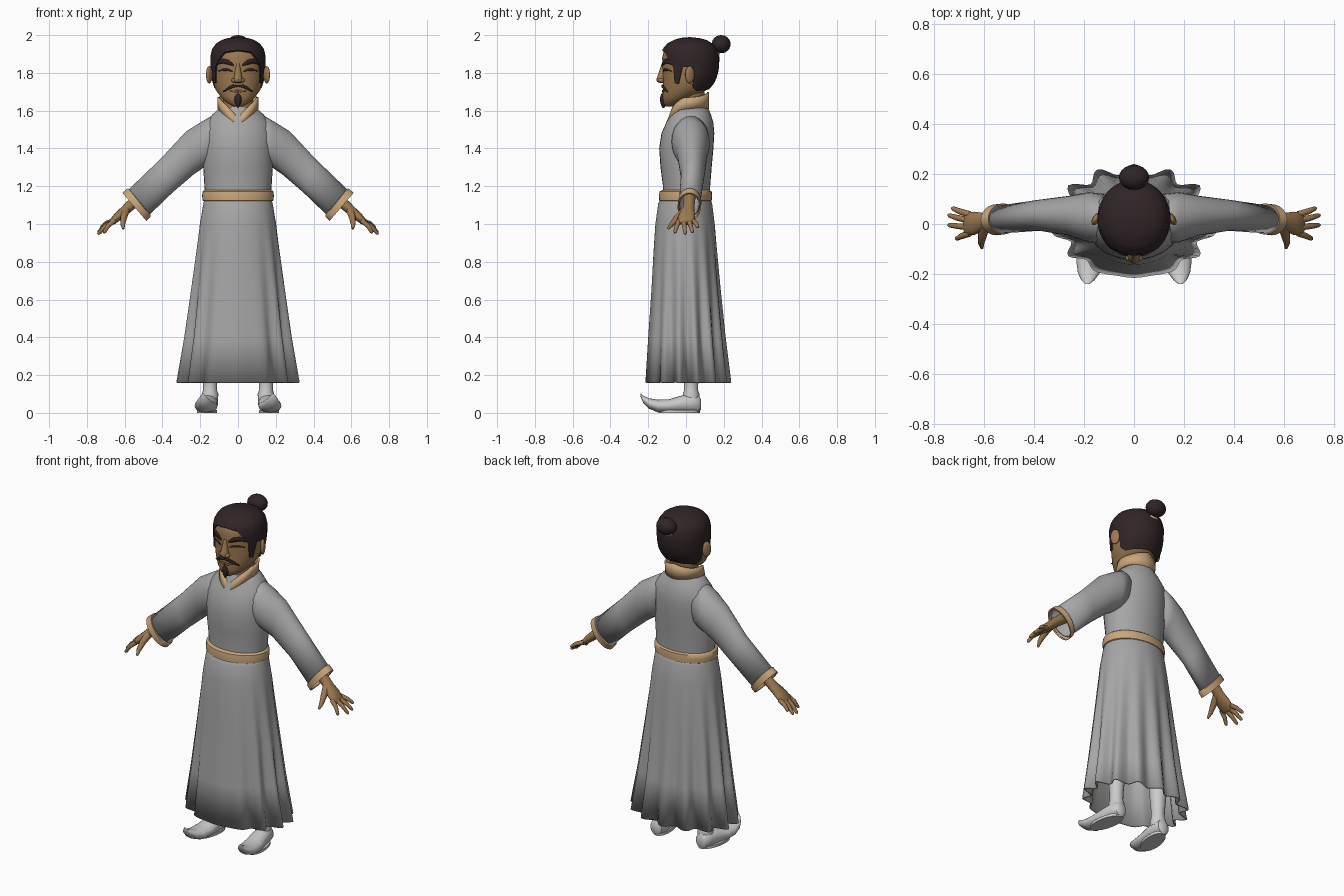
import bpy, bmesh
from math import sin, cos, asin, pi, radians, degrees
from mathutils import Vector

if "Cube" in bpy.data.objects:
    bpy.data.objects.remove(bpy.data.objects["Cube"])
made = []


def material(name, rgb):
    m = bpy.data.materials.new(name)
    m.use_nodes = True
    m.diffuse_color = (*rgb, 1)
    m.node_tree.nodes["Principled BSDF"].inputs["Base Color"].default_value = (*rgb, 1)
    return m


ROBE = material("robe grey", (.38, .38, .38))
SHOE = material("shoe white", (.6, .6, .6))
TRIM = material("tan trim", (.58, .38, .2))
SKIN = material("skin", (.33, .19, .08))
HAIR = material("dark hair", (.03, .018, .02))
LIP = material("lip brown", (.2, .09, .045))


def finish(name, bm, *mats, thick=0):
    bmesh.ops.remove_doubles(bm, verts=bm.verts, dist=1e-5)
    bmesh.ops.recalc_face_normals(bm, faces=bm.faces)
    me = bpy.data.meshes.new(name)
    bm.to_mesh(me)
    bm.free()
    for m in mats:
        me.materials.append(m)
    ob = bpy.data.objects.new(name, me)
    bpy.context.collection.objects.link(ob)
    if thick:
        mod = ob.modifiers.new("thickness", 'SOLIDIFY')
        mod.thickness, mod.offset = thick, -1
        mod.material_offset_rim = len(mats) - 1
    made.append(ob)
    return ob


def add_loft(bm, rings, caps=True, closed=True):
    rows = [[bm.verts.new(p) for p in r] for r in rings]
    n = len(rows[0])
    for a, b in zip(rows, rows[1:]):
        for i in range(n if closed else n - 1):
            j = (i + 1) % n
            bm.faces.new((a[i], a[j], b[j], b[i]))
    if caps:
        bm.faces.new(rows[0])
        bm.faces.new(rows[-1])


def loft(name, rings, *mats, caps=True, closed=True, thick=0):
    bm = bmesh.new()
    add_loft(bm, rings, caps, closed)
    return finish(name, bm, *mats, thick=thick)


def ring(c, u, v, n=20):
    c, u, v = Vector(c), Vector(u), Vector(v)
    return [c + u * cos(2 * pi * i / n) + v * sin(2 * pi * i / n) for i in range(n)]


def level_point(a, z, rx, yf, yb):
    # point on a level oval; angle a runs from the front
    cy = min(.02, (yf + yb) / 2)
    return Vector((rx * sin(a), cy - cos(a) * (cy - yf if cos(a) > 0 else yb - cy), z))


def level(row, n=32):
    return [level_point(2 * pi * i / n, *row) for i in range(n)]


def tube(bm, pts, radii, n=10):
    pts = [Vector(p) for p in pts]
    rings = []
    for i, (p, r) in enumerate(zip(pts, radii)):
        d = (pts[min(i + 1, len(pts) - 1)] - pts[max(i - 1, 0)]).normalized()
        u = d.cross(Vector((.2, 1, .1))).normalized()
        rings.append(ring(p, u * r, d.cross(u) * r, n))
    add_loft(bm, rings)


def lerp_table(table, x):
    if x <= table[0][0]:
        return table[0][1:]
    for a, b in zip(table, table[1:]):
        if x <= b[0]:
            t = (x - a[0]) / (b[0] - a[0])
            return tuple(p + (q - p) * t for p, q in zip(a[1:], b[1:]))
    return table[-1][1:]


def ball(name, mat, at, scale, rot=0):
    bpy.ops.mesh.primitive_uv_sphere_add(segments=20, ring_count=12, location=at, rotation=(0, 0, rot))
    ob = bpy.context.object
    ob.name, ob.scale = name, scale
    ob.data.materials.append(mat)
    made.append(ob)


# Robe body and sash
loft("robe_body", [level(r) for r in (
    (1.12, .172, -.125, .125), (1.2, .178, -.122, .128), (1.3, .184, -.135, .136),
    (1.4, .186, -.142, .145), (1.48, .185, -.13, .15), (1.535, .172, -.106, .145),
    (1.58, .135, -.086, .132), (1.62, .092, -.07, .115))], ROBE)
loft("sash", [level(r, 40) for r in (
    (1.118, .176, -.13, .126), (1.124, .187, -.142, .136), (1.15, .19, -.143, .138),
    (1.172, .187, -.14, .136), (1.18, .176, -.125, .126))], TRIM)

# Pleated skirt
skirt = ((1.15, .172, -.125, .122), (1.11, .183, -.147, .138), (1.0, .202, -.162, .152),
         (.85, .225, -.172, .165), (.65, .255, -.183, .184), (.4, .292, -.2, .21), (.16, .335, -.215, .24))
rows = []
for row in skirt:
    pleat, r = .17 * max(0, 1 - row[0]) / .84, []
    for i in range(112):
        a = 2 * pi * i / 112
        w = min(1, max(.1, (min(a, 2 * pi - a) - .35) / .5))
        k = 1 - pleat * w * (.5 - .5 * cos(14 * a))
        p = level_point(a, *row)
        r.append((p.x * k, p.y * k, p.z))
    rows.append(r)
loft("skirt", rows, ROBE, TRIM, caps=False, thick=.008)

# Standing collar with a pointed front
edges = [(0, 1.525, 1.57), (35, 1.57, 1.63), (70, 1.605, 1.668), (120, 1.615, 1.675), (180, 1.61, 1.7)]
rows = []
for t in (0, .5, 1):
    r = []
    for i in range(48):
        a = 2 * pi * i / 48
        lo, hi = lerp_table(edges, degrees(min(a, 2 * pi - a)))
        p = level_point(a, lo + (hi - lo) * t, .108, -.105 + .02 * t, .122)
        r.append(p)
    rows.append(r)
loft("collar", rows, TRIM, caps=False, thick=.009)
loft("neck", [level(r) for r in ((1.5, .08, -.07, .09), (1.6, .078, -.065, .09), (1.72, .08, -.05, .1))], SKIN)

# Head
head = [(1.622, .02, -.105, -.05), (1.64, .057, -.12, -.02), (1.67, .09, -.125, .05), (1.71, .118, -.122, .11),
        (1.76, .133, -.122, .15), (1.82, .137, -.124, .166), (1.88, .138, -.126, .168), (1.92, .13, -.116, .158),
        (1.95, .108, -.09, .132), (1.968, .076, -.055, .098), (1.976, .045, -.025, .065), (1.98, 0, .02, .02)]
loft("head", [level(r, 40) for r in head], SKIN, caps=False)

# Hair cap with hairline, sideburns and ear gaps
hairline = [(0, 1.915), (30, 1.905), (45, 1.865), (55, 1.83), (60, 1.75), (70, 1.745),
            (75, 1.83), (95, 1.83), (105, 1.73), (120, 1.71), (180, 1.72)]
mid = Vector((0, .02, 1.82))
rows = []
for k in range(-1, 15):
    t, r = sin(max(k, 0) / 14 * pi / 2), []
    for i in range(72):
        a = 2 * pi * i / 72
        z0 = lerp_table(hairline, degrees(min(a, 2 * pi - a)))[0]
        z = z0 + (1.98 - z0) * t
        p = level_point(a, z, *lerp_table(head, z))
        r.append(mid + (p - mid) * (.97 if k < 0 else 1.06))
    rows.append(r)
loft("hair", rows, HAIR, caps=False)
ball("bun", HAIR, (0, .186, 1.952), (.06, .05, .048))
axis, across = Vector((0, .68, .73)), Vector((0, .73, -.68))
base = Vector((0, .145, 1.917))
loft("bun_tie", [ring(base + axis * d, (r, 0, 0), across * r) for d, r in
                 ((-.02, .03), (-.008, .04), (.004, .04), (.014, .03))], TRIM)


def face_strip(name, pts, mat, s=1, lift=1.04):
    # thin band following the face, given as (x, z, half height)
    rows = []
    for x, z, h in pts:
        r = []
        for zz in (z - h, z, z + h):
            rx, yf, yb = lerp_table(head, zz)
            p = level_point(asin(min(1, x / rx)), zz, rx, yf, yb)
            r.append((s * p.x * lift, .02 + (p.y - .02) * lift, zz))
        rows.append(r)
    loft(name, rows, mat, caps=False, closed=False, thick=.007)


# Nose, mouth and beard
loft("nose", [level(r, 16) for r in (
    (1.85, .01, -.128, -.1), (1.82, .014, -.138, -.1), (1.785, .02, -.15, -.1),
    (1.765, .026, -.158, -.1), (1.752, .024, -.152, -.1), (1.746, .012, -.135, -.1))], SKIN)
loft("goatee", [level(r, 14) for r in (
    (1.69, .006, -.13, -.11), (1.675, .018, -.136, -.1), (1.655, .021, -.138, -.09),
    (1.635, .014, -.134, -.1), (1.615, .003, -.125, -.115))], HAIR)

for side, s in (("left", 1), ("right", -1)):
    # Face details
    face_strip(side + "_eyebrow", [(.025, 1.842, .005), (.05, 1.856, .012), (.08, 1.863, .012),
                                   (.105, 1.853, .009), (.122, 1.836, .003)], HAIR, s, 1.05)
    face_strip(side + "_eye", [(.03, 1.808, .002), (.05, 1.816, .006), (.075, 1.817, .006),
                               (.1, 1.81, .002)], HAIR, s, 1.02)
    face_strip(side + "_moustache", [(.002, 1.731, .004), (.025, 1.73, .008), (.05, 1.718, .007),
                                     (.076, 1.7, .002)], HAIR, s, 1.06)
    face_strip(side + "_lip", [(0, 1.702, .007), (.02, 1.703, .005), (.042, 1.704, .002)], LIP, s, 1.03)
    ball(side + "_nostril", SKIN, (s * .022, -.132, 1.76), (.013, .016, .012))
    ball(side + "_ear", SKIN, (s * .152, .02, 1.79), (.014, .027, .046), s * .5)

    # Sleeve and cuff, each ring set by its top and bottom point
    def sleeve_rings(table):
        out = []
        for tx, tz, bx, bz, cy, ry in table:
            out.append(ring((s * (tx + bx) / 2, cy, (tz + bz) / 2),
                            (s * (tx - bx) / 2, 0, (tz - bz) / 2), (0, ry, 0), 24))
        return out
    loft(side + "_sleeve", sleeve_rings((
        (.11, 1.59, .13, 1.31, .02, .1), (.185, 1.546, .18, 1.3, .027, .1), (.275, 1.49, .235, 1.262, .033, .08),
        (.41, 1.345, .345, 1.168, .035, .062), (.59, 1.172, .478, 1.04, .018, .056))),
        ROBE, caps=False, thick=.006)
    loft(side + "_cuff", sleeve_rings((
        (.574, 1.182, .462, 1.048, .02, .055), (.582, 1.19, .462, 1.04, .02, .062),
        (.612, 1.165, .485, 1.016, .017, .062), (.606, 1.158, .488, 1.022, .017, .054))),
        TRIM, caps=False, thick=.004)

    # Hand
    bm = bmesh.new()
    add_loft(bm, [ring((s * x, y, z), (s * .7 * h, 0, .7 * h), (0, w, 0), 16) for x, y, z, h, w in (
        (.48, .02, 1.17, .034, .034), (.57, .016, 1.098, .028, .029), (.6, .01, 1.07, .026, .034),
        (.635, .003, 1.04, .024, .046), (.665, 0, 1.012, .018, .046), (.675, 0, 1.002, .01, .04))])
    for y0, tip in ((.038, (.728, .064, .982)), (.013, (.743, .036, .955)),
                    (-.013, (.743, -.004, .946)), (-.037, (.712, -.06, .952))):
        a, b = Vector((.655, y0, 1.018)), Vector(tip)
        pts = [a, a.lerp(b, .5) + Vector((.005, 0, .005)), a.lerp(b, .92), b]
        tube(bm, [(s * p.x, p.y, p.z) for p in pts], (.0135, .012, .009, .004))
    tube(bm, [(s * .595, -.005, 1.07), (s * .605, -.045, 1.035), (s * .61, -.075, 1.0), (s * .607, -.096, .974)],
         (.022, .018, .013, .006))
    finish(side + "_hand", bm, SKIN)

    # Leg and upturned shoe
    loft(side + "_leg", [ring((s * .148, .027, z), (r, 0, 0), (0, r, 0)) for z, r in
                         ((.06, .042), (.1, .044), (.12, .037), (.16, .038), (.3, .05), (.5, .06))], SHOE)
    loft(side + "_shoe", [ring((s * cx, y, (z0 + z1) / 2), (rx, 0, 0), (0, 0, (z1 - z0) / 2)) for y, cx, z0, z1, rx in (
        (.08, .152, .02, .07, .02), (.07, .152, .002, .09, .037), (.03, .154, 0, .1, .048),
        (-.03, .16, 0, .09, .052), (-.09, .167, 0, .072, .058), (-.15, .174, .003, .07, .056),
        (-.195, .18, .022, .077, .044), (-.225, .184, .05, .09, .026), (-.24, .186, .085, .102, .008))], SHOE)
    # Flat sole
    loft(side + "_sole", [ring((s * .164, -.035, z), (s * .05, .01, 0), (s * -.02, .108, 0)) for z in (0, .016)], SHOE)

# Smooth shading with sharp edges kept
bpy.ops.object.select_all(action='DESELECT')
for ob in made:
    ob.select_set(True)
bpy.context.view_layer.objects.active = made[0]
bpy.ops.object.shade_smooth_by_angle(angle=radians(45))
